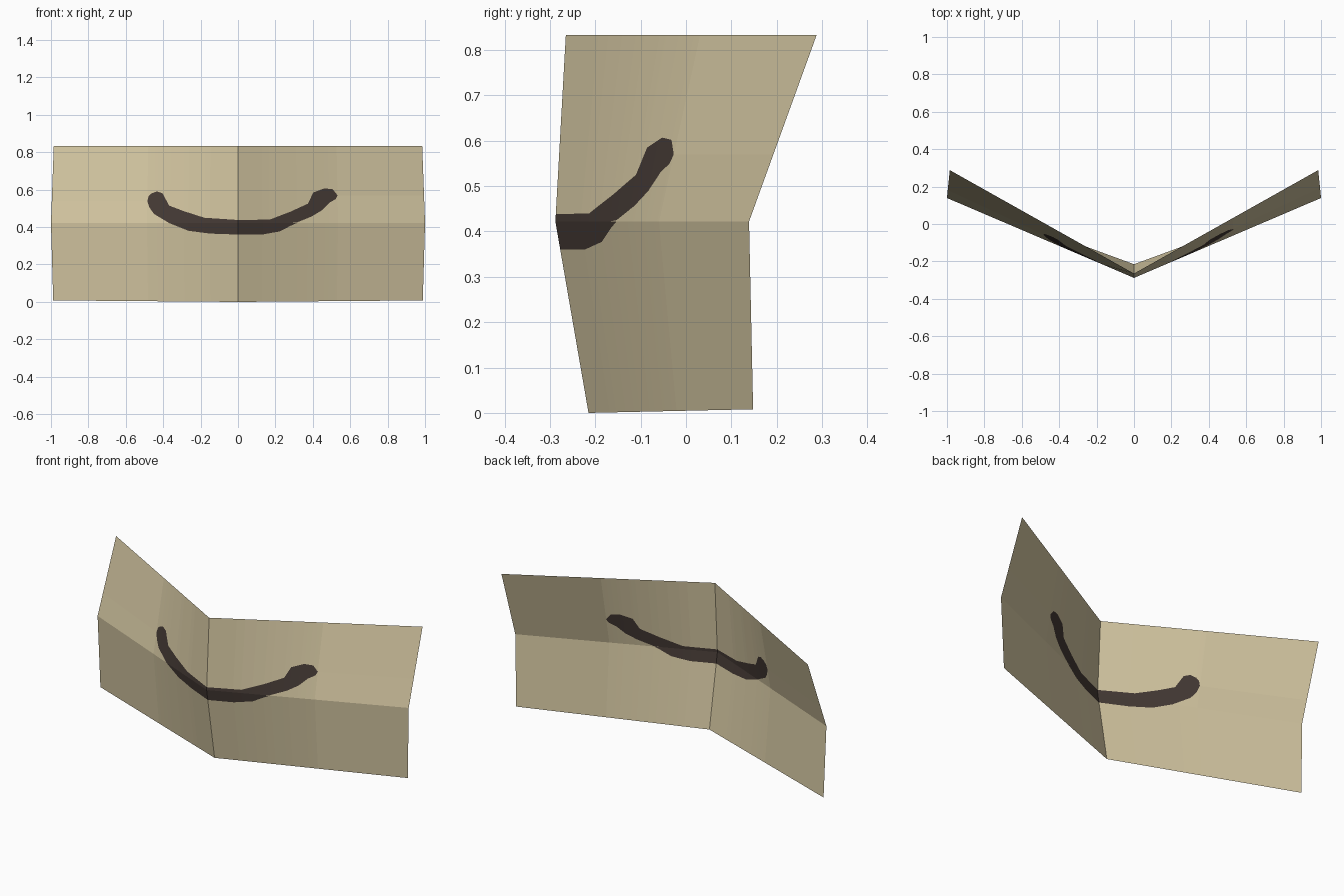
import bpy, bmesh

if "Cube" in bpy.data.objects:
    bpy.data.objects.remove(bpy.data.objects["Cube"])

FOLD, TOP = 0.422, 0.833

# Each row: centre y, end x, end y, end z, centre z
ROWS = [(-0.215, 0.988, 0.148, 0.008, 0.0),
        (-0.288, 1.000, 0.139, FOLD, FOLD),
        (-0.265, 0.985, 0.288, TOP, TOP)]

# Upper and lower outline of the painted curved stroke (x, z)
UPPER = [(-.487, .54), (-.48, .565), (-.465, .58), (-.435, .591), (-.405, .58),
         (-.37, .515), (-.29, .485), (-.18, .45), (0, .438), (.17, .44),
         (.28, .482), (.375, .525), (.405, .585), (.465, .607), (.51, .602),
         (.535, .57)]
LOWER = [(-.487, .54), (-.475, .505), (-.45, .47), (-.365, .42), (-.265, .38),
         (-.15, .365), (0, .36), (.13, .36), (.225, .377), (.315, .425),
         (.395, .457), (.45, .49), (.49, .53), (.525, .55), (.535, .57)]


def make_material(name, colour):
    mat = bpy.data.materials.new(name)
    mat.diffuse_color = (*colour, 1)
    mat.use_nodes = True
    mat.node_tree.nodes["Principled BSDF"].inputs["Base Color"].default_value = mat.diffuse_color
    return mat


def height_at(outline, x):
    if x <= outline[0][0]:
        return outline[0][1]
    for (x0, z0), (x1, z1) in zip(outline, outline[1:]):
        if x <= x1:
            return z0 + (z1 - z0) * (x - x0) / (x1 - x0)
    return outline[-1][1]


def row_point(row, u):
    yc, xe, ye, ze, zc = row
    a = abs(u)
    return (xe * u, yc + (ye - yc) * a, zc + (ze - zc) * a)


def sheet_point(u, v):
    # Place a point on the panel below or above the horizontal fold
    if v <= FOLD:
        low, high, t = ROWS[0], ROWS[1], v / FOLD
    else:
        low, high, t = ROWS[1], ROWS[2], (v - FOLD) / (TOP - FOLD)
    return [p + (q - p) * t for p, q in zip(row_point(low, u), row_point(high, u))]


bm = bmesh.new()
cache = {}


def vert(u, v):
    key = (round(u, 4), round(v, 4))
    if key not in cache:
        cache[key] = bm.verts.new(sheet_point(u, v))
    return cache[key]


# Columns follow the stroke outline; each panel has bands below, on and above it
columns = sorted({-1, -0.4, 0, 0.4, 1} | {x for x, z in UPPER + LOWER})
for start, end in ((0, FOLD), (FOLD, TOP)):
    def levels(u):
        inner = [min(max(height_at(o, u), start), end) for o in (LOWER, UPPER)]
        return [start, *inner, end]

    for u0, u1 in zip(columns, columns[1:]):
        a, b = levels(u0), levels(u1)
        for band in range(3):
            corners = [vert(u0, a[band]), vert(u1, b[band]),
                       vert(u1, b[band + 1]), vert(u0, a[band + 1])]
            corners = list(dict.fromkeys(corners))
            if len(corners) > 2:
                bm.faces.new(corners).material_index = int(band == 1)

bmesh.ops.delete(bm, geom=[v for v in bm.verts if not v.link_faces], context='VERTS')

# Folded sheet with the stroke cut into its faces
mesh = bpy.data.meshes.new("folded_sheet")
bm.to_mesh(mesh)
bm.free()
mesh.materials.append(make_material("tan_sheet", (0.66, 0.57, 0.36)))
mesh.materials.append(make_material("dark_brown_stroke", (0.060, 0.043, 0.036)))
sheet = bpy.data.objects.new("folded_sheet", mesh)
bpy.context.collection.objects.link(sheet)
